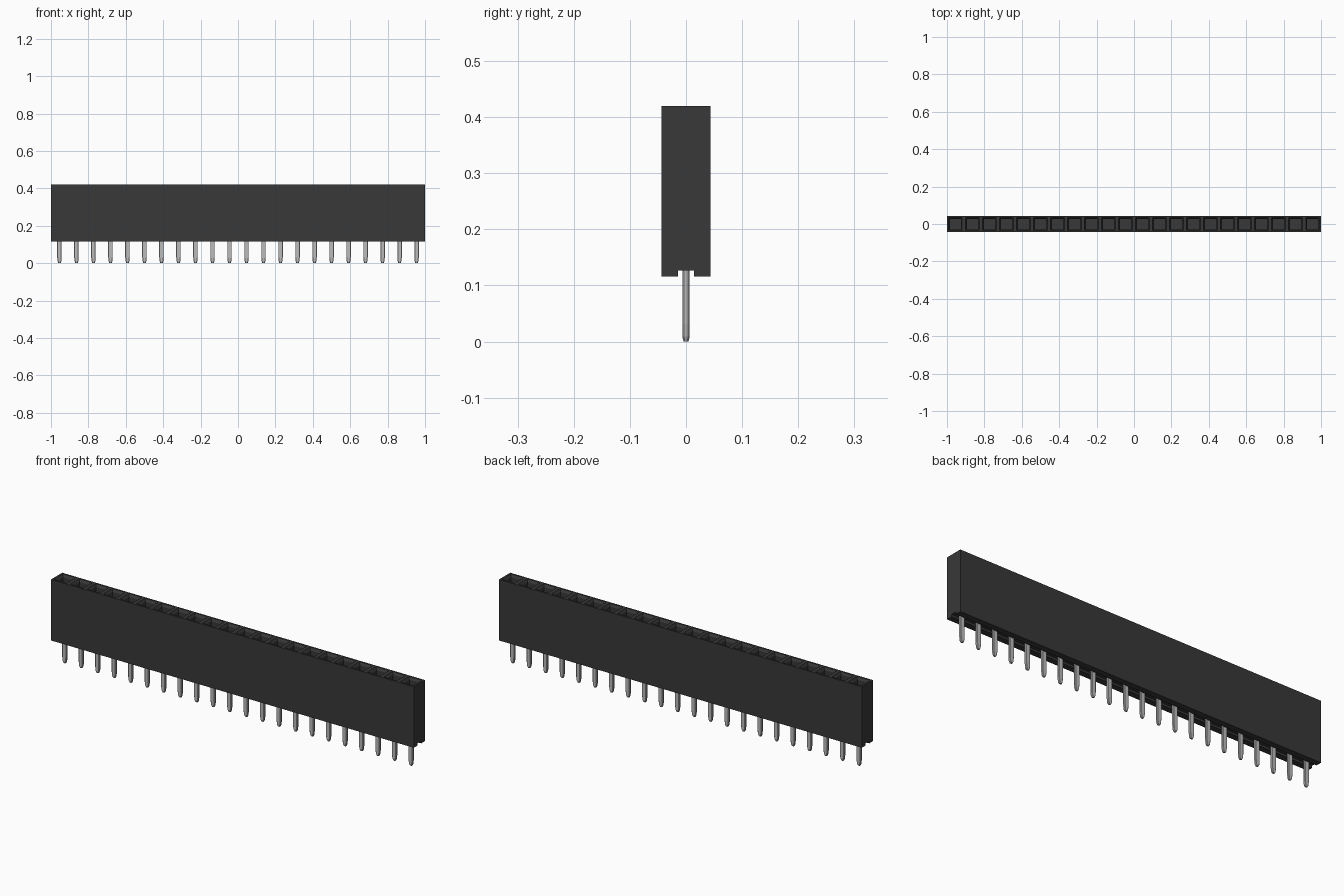
import bpy, bmesh

if "Cube" in bpy.data.objects:
    bpy.data.objects.remove(bpy.data.objects["Cube"], do_unlink=True)

COUNT = 22
PITCH = 2.0 / COUNT


def material(name, value, metallic=0.0):
    m = bpy.data.materials.new(name)
    m.use_nodes = True
    col = (value, value, value, 1)
    m.diffuse_color = col
    m.node_tree.nodes["Principled BSDF"].inputs["Base Color"].default_value = col
    return m


def finish(bm, name, mat):
    bmesh.ops.recalc_face_normals(bm, faces=bm.faces)
    me = bpy.data.meshes.new(name)
    bm.to_mesh(me)
    bm.free()
    me.materials.append(mat)
    ob = bpy.data.objects.new(name, me)
    bpy.context.collection.objects.link(ob)
    return ob


black = material("black plastic", 0.04)
metal = material("pin metal", 0.5)

# Housing: grooved cross-section swept along x, one segment per socket
half = [(0.014, 0.127), (0.014, 0.116), (0.044, 0.116), (0.044, 0.42)]
profile = half + [(-y, z) for y, z in reversed(half)]
n = len(profile)
bm = bmesh.new()
rings = [[bm.verts.new((-1 + i * PITCH, y, z)) for y, z in profile]
         for i in range(COUNT + 1)]
tops = []
for a, b in zip(rings, rings[1:]):
    for j in range(n):
        k = (j + 1) % n
        f = bm.faces.new((a[j], a[k], b[k], b[j]))
        if j == 3:
            tops.append(f)
bm.faces.new(rings[0])
bm.faces.new(rings[-1])
bmesh.ops.recalc_face_normals(bm, faces=bm.faces)

# Sockets: rim, sloping lead-in, then a straight shaft
bmesh.ops.inset_individual(bm, faces=tops, thickness=0.013)
bmesh.ops.inset_individual(bm, faces=tops, thickness=0.011, depth=-0.012)
for f in tops:
    shaft = bmesh.ops.extrude_discrete_faces(bm, faces=[f])["faces"][0]
    bmesh.ops.translate(bm, verts=shaft.verts, vec=(0, 0, -0.2))
finish(bm, "housing", black)

# Pins: chamfered flat bars with a tapered tip
levels = [(0.0, 0.006, 0.0045), (0.009, 0.0095, 0.0065),
          (0.03, 0.012, 0.0065), (0.14, 0.012, 0.0065)]
bm = bmesh.new()
for i in range(COUNT):
    cx = -1 + (i + 0.5) * PITCH
    loops = []
    for z, w, d in levels:
        c = 0.0025
        outline = [(w, d - c), (w - c, d), (c - w, d), (-w, d - c),
                   (-w, c - d), (c - w, -d), (w - c, -d), (w, c - d)]
        loops.append([bm.verts.new((cx + x, y, z)) for x, y in outline])
    for a, b in zip(loops, loops[1:]):
        for j in range(8):
            k = (j + 1) % 8
            bm.faces.new((a[j], a[k], b[k], b[j]))
    bm.faces.new(loops[0])
    bm.faces.new(loops[-1])
finish(bm, "contact_pins", metal)
